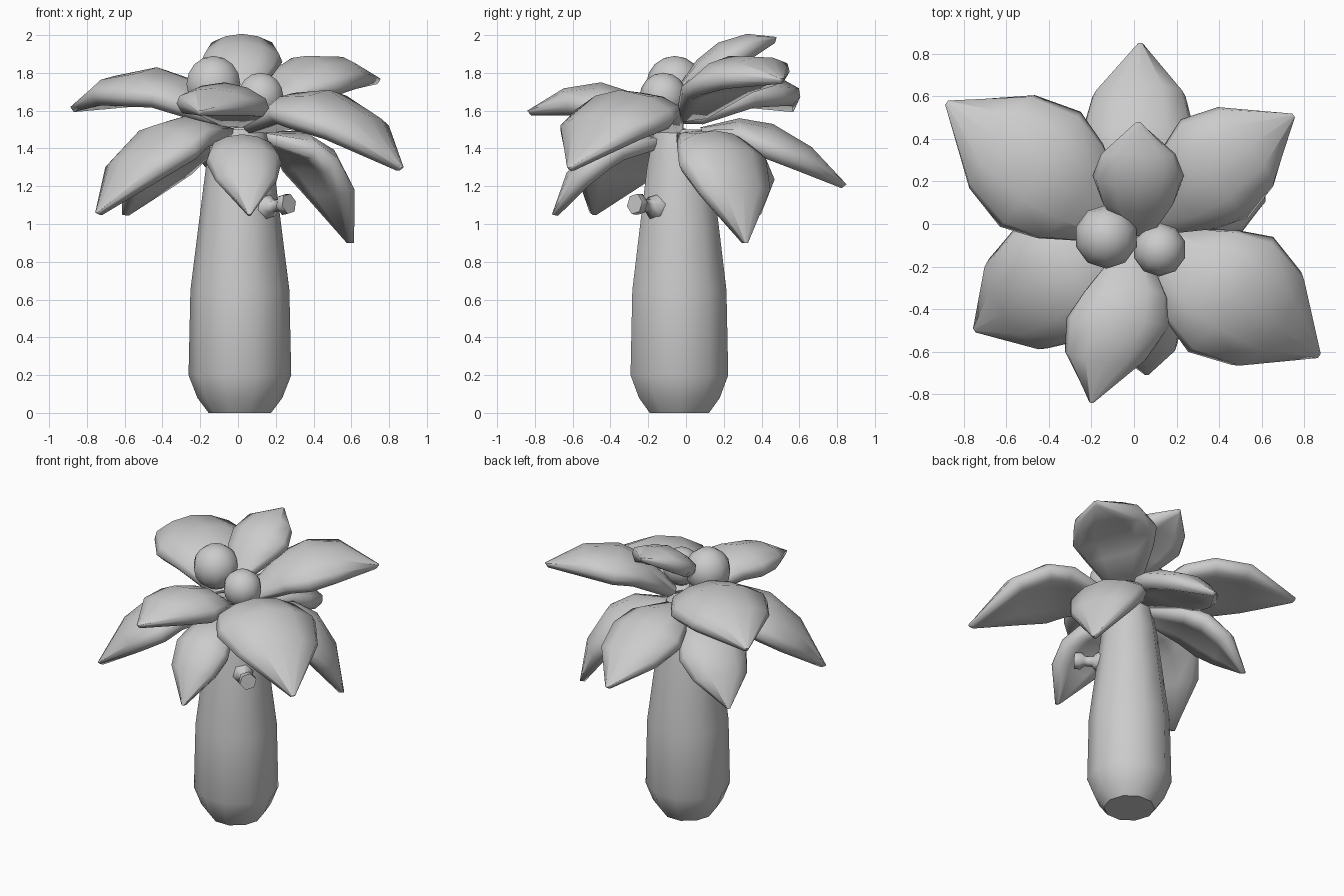
import bpy, math
from mathutils import Vector

if "Cube" in bpy.data.objects:
    bpy.data.objects.remove(bpy.data.objects["Cube"])


def finish(name, verts, faces, angle=40):
    me = bpy.data.meshes.new(name)
    me.from_pydata([tuple(v) for v in verts], [], faces)
    me.update()
    ob = bpy.data.objects.new(name, me)
    bpy.context.collection.objects.link(ob)
    shade(ob, angle)
    return ob


def shade(ob, angle):
    bpy.ops.object.select_all(action='DESELECT')
    ob.select_set(True)
    bpy.context.view_layer.objects.active = ob
    bpy.ops.object.shade_smooth_by_angle(angle=math.radians(angle))


def skin(rings):
    # closed tube through equal-sized rings, capped at both ends
    n = len(rings[0])
    verts = [v for r in rings for v in r]
    faces = [(i * n + j, i * n + (j + 1) % n, (i + 1) * n + (j + 1) % n, (i + 1) * n + j)
             for i in range(len(rings) - 1) for j in range(n)]
    faces.append(tuple(reversed(range(n))))
    faces.append(tuple(range((len(rings) - 1) * n, len(rings) * n)))
    return verts, faces


def lathe(name, profile, start, axis, sides, angle=40):
    q = Vector((0, 0, 1)).rotation_difference(Vector(axis))
    rings = [[Vector(start) + q @ Vector((r * math.cos(2 * math.pi * k / sides),
                                          r * math.sin(2 * math.pi * k / sides), h))
              for k in range(sides)] for r, h in profile]
    return finish(name, *skin(rings), angle)


def leaf(name, base, mid, tip, side):
    # thick domed blade following a parabola through base, mid and tip
    p0, p1, p2, side = map(Vector, (base, mid, tip, side))
    rings = []
    for t, w in ((0.03, 0.32), (0.28, 0.82), (0.5, 1.0), (0.76, 0.81), (1.0, 0.04)):
        c = p0 * (2 * t - 1) * (t - 1) + p1 * 4 * t * (1 - t) + p2 * t * (2 * t - 1)
        d = p0 * (4 * t - 3) + p1 * (4 - 8 * t) + p2 * (4 * t - 1)
        n = d.cross(side).normalized()
        if n.z < 0:
            n = -n
        dome = 0.38 * side.length * w * w
        thick = 0.03 + 0.06 * min(1, w * 1.3)

        def at(u, drop):
            return c + side * w * u - n * (dome * u * u + drop)

        def under(u):
            # nearly flat underside
            return at(u, thick + 0.75 * dome * (1 - u * u))
        ring = [at(u, 0) for u in (-0.92, -0.5, 0, 0.5, 0.92)]
        ring += [at(1, thick * 0.4)]
        ring += [under(u) for u in (0.86, 0.45, 0, -0.45, -0.86)]
        ring += [at(-1, thick * 0.4)]
        rings.append(ring)
    verts, faces = skin(rings)
    # keep the face winding outward whichever way the side vector points
    if (p2 - p0).cross(side).z > 0:
        faces = [f[::-1] for f in faces]
    return finish(name, verts, faces, 75)


# trunk
lathe("trunk", [(0.165, 0), (0.225, 0.08), (0.272, 0.2), (0.262, 0.65), (0.218, 1.0),
                (0.18, 1.3), (0.14, 1.5)], (0.01, -0.035, 0), (0, 0, 1), 10, 45)

# fronds: base, middle of the ridge, tip, half-width vector
fronds = {
    "leaf_back_left": ((-0.05, -0.03, 1.54), (-0.43, 0.25, 1.83), (-0.88, 0.57, 1.62), (0.19, 0.27, 0.0)),
    "leaf_back_right": ((0.05, 0.0, 1.55), (0.36, 0.23, 1.89), (0.75, 0.51, 1.77), (0.16, -0.23, -0.03)),
    "leaf_back": ((0.02, 0.05, 1.5), (0.02, 0.46, 1.53), (0.03, 0.85, 1.21), (0.27, 0, 0)),
    "leaf_front_right": ((0.05, -0.07, 1.5), (0.48, -0.35, 1.71), (0.87, -0.62, 1.3), (0.2, 0.27, 0.0)),
    "leaf_front": ((0.0, -0.1, 1.53), (-0.07, -0.45, 1.75), (-0.2, -0.84, 1.6), (0.24, -0.02, -0.01)),
    "leaf_front_left": ((-0.04, -0.06, 1.5), (-0.45, -0.32, 1.52), (-0.75, -0.5, 1.06), (0.17, -0.26, 0)),
    "leaf_top": ((0.02, -0.07, 1.68), (0.02, 0.17, 1.96), (0.02, 0.48, 1.99), (0.215, 0, 0)),
    "leaf_low_front": ((0.02, -0.1, 1.45), (0.03, -0.5, 1.42), (0.06, -0.71, 1.05), (0.2, 0, 0)),
    "leaf_low_right": ((0.08, 0.0, 1.48), (0.46, 0.24, 1.41), (0.61, 0.32, 0.9), (0.13, -0.23, 0)),
    "leaf_low_left": ((-0.05, 0.0, 1.47), (-0.43, 0.27, 1.41), (-0.61, 0.39, 1.05), (0.13, 0.19, 0)),
}
for name, pts in fronds.items():
    leaf(name, *pts)

# coconuts
for name, loc, r in (("coconut_large", (-0.13, -0.06, 1.74), 0.15),
                     ("coconut_small", (0.12, -0.12, 1.675), 0.126)):
    bpy.ops.mesh.primitive_uv_sphere_add(segments=10, ring_count=8, radius=r, location=loc)
    bpy.context.object.name = name
    shade(bpy.context.object, 60)

# spool-shaped stub on the trunk
lathe("trunk_stub", [(0.07, -0.02), (0.066, 0.02), (0.036, 0.05), (0.034, 0.1), (0.058, 0.125),
                     (0.056, 0.165)], (0.15, -0.16, 1.09), (0.73, -0.68, 0.1), 6, 62)
